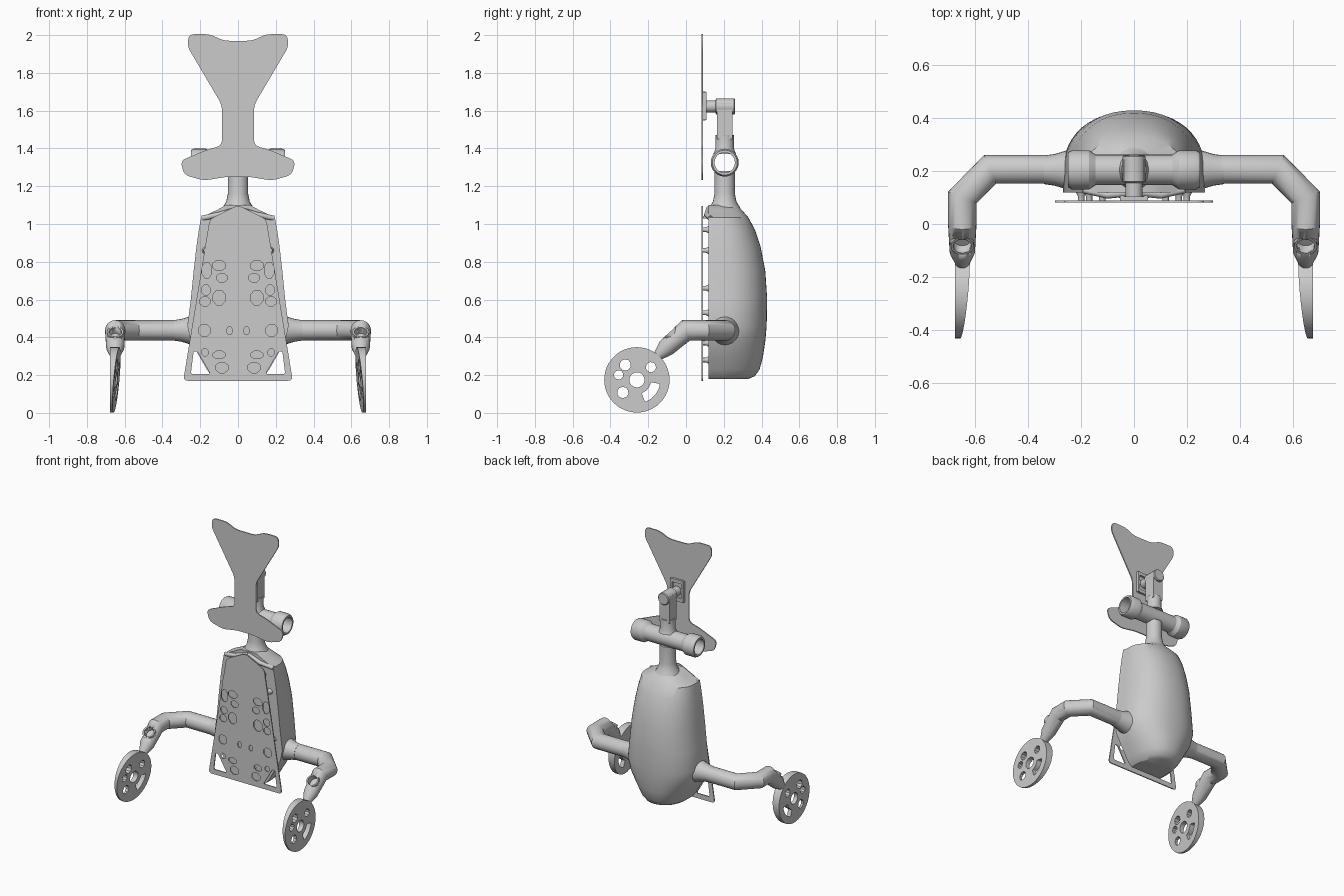
import bpy, bmesh, math
from mathutils import Vector, Matrix

cube = bpy.data.objects.get("Cube")
if cube:
    bpy.data.objects.remove(cube, do_unlink=True)

GREY = (0.6, 0.6, 0.6, 1)
mat = bpy.data.materials.new("plain grey")
mat.use_nodes = True
mat.diffuse_color = GREY
mat.node_tree.nodes["Principled BSDF"].inputs["Base Color"].default_value = GREY
X, Y, Z = Vector((1, 0, 0)), Vector((0, 1, 0)), Vector((0, 0, 1))


def add_mesh(name, mesh, smooth=True):
    obj = bpy.data.objects.new(name, mesh)
    bpy.context.collection.objects.link(obj)
    mesh.materials.clear()
    mesh.materials.append(mat)
    bpy.ops.object.select_all(action="DESELECT")
    obj.select_set(True)
    bpy.context.view_layer.objects.active = obj
    if smooth:
        bpy.ops.object.shade_smooth_by_angle(angle=math.radians(32))
    return obj


def from_rings(name, rings, closed=False, smooth=True):
    """Skin a list of equal rings; cap the ends, or join last to first."""
    bm = bmesh.new()
    vs = [[bm.verts.new(p) for p in ring] for ring in rings]
    n = len(vs[0])
    pairs = list(zip(vs, vs[1:])) + ([(vs[-1], vs[0])] if closed else [])
    for a, b in pairs:
        for i in range(n):
            j = (i + 1) % n
            bm.faces.new((a[i], a[j], b[j], b[i]))
    if not closed:
        bm.faces.new(vs[0])
        bm.faces.new(vs[-1])
    bmesh.ops.recalc_face_normals(bm, faces=bm.faces)
    mesh = bpy.data.meshes.new(name)
    bm.to_mesh(mesh)
    bm.free()
    return add_mesh(name, mesh, smooth)


def circle(center, axis, r, n=24):
    u = axis.orthogonal().normalized()
    v = axis.cross(u).normalized()
    return [center + r * (u * math.cos(a) + v * math.sin(a))
            for a in (2 * math.pi * i / n for i in range(n))]


def lathe(name, origin, axis, profile, closed=False):
    o, axis = Vector(origin), Vector(axis).normalized()
    return from_rings(name, [circle(o + axis * t, axis, r) for t, r in profile], closed)


def pipe(name, path, radii):
    """Tube along a polyline with mitred corners."""
    pts = [Vector(p) for p in path]
    d = (pts[1] - pts[0]).normalized()
    rings = [circle(pts[0], d, radii[0])]
    for i in range(1, len(pts)):
        d = (pts[i] - pts[i - 1]).normalized()
        nxt = (pts[i + 1] - pts[i]).normalized() if i + 1 < len(pts) else d
        normal = (d + nxt).normalized()
        ring = []
        prev_mid = sum(rings[-1], Vector()) / len(rings[-1])
        for p in rings[-1]:
            off = p - prev_mid
            off -= d * off.dot(d)
            p = pts[i] + off.normalized() * radii[i]
            ring.append(p + d * ((pts[i] - p).dot(normal) / d.dot(normal)))
        rings.append(ring)
    return from_rings(name, rings)


def box(name, lo, hi):
    return from_rings(name, [[(lo[0], lo[1], z), (hi[0], lo[1], z), (hi[0], hi[1], z), (lo[0], hi[1], z)]
                             for z in (lo[2], hi[2])], smooth=False)


def rounded(points, r):
    """Round each corner of a 2D outline with a short curve."""
    out, pts = [], [Vector(p) for p in points]
    for i, p in enumerate(pts):
        a, b = pts[i - 1] - p, pts[(i + 1) % len(pts)] - p
        k = min(r, a.length * 0.45, b.length * 0.45)
        s, e = p + a.normalized() * k, p + b.normalized() * k
        out += [s * (1 - t) ** 2 + p * 2 * t * (1 - t) + e * t * t for t in (0, 0.25, 0.5, 0.75, 1)]
    return out


def ngon(cx, cy, rx, ry, n=8, turn=0.39):
    return [(cx + rx * math.cos(turn + 2 * math.pi * i / n),
             cy + ry * math.sin(turn + 2 * math.pi * i / n)) for i in range(n)]


def plate(name, outlines, thick, matrix):
    """Flat sheet: first outline is the edge, the rest are holes."""
    cu = bpy.data.curves.new(name, "CURVE")
    cu.dimensions, cu.fill_mode, cu.extrude = "2D", "BOTH", thick / 2
    for line in outlines:
        sp = cu.splines.new("POLY")
        sp.points.add(len(line) - 1)
        for p, q in zip(sp.points, line):
            p.co = (q[0], q[1], 0, 1)
        sp.use_cyclic_u = True
    tmp = bpy.data.objects.new(name, cu)
    bpy.context.collection.objects.link(tmp)
    mesh = bpy.data.meshes.new_from_object(tmp.evaluated_get(bpy.context.evaluated_depsgraph_get()))
    bpy.data.objects.remove(tmp)
    mesh.transform(matrix)
    return add_mesh(name, mesh)


def mirrored(half):
    return half + [(-x, z) for x, z in reversed(half) if x > 0]


FRONT = Matrix.Translation((0, 0.085, 0)) @ Matrix.Rotation(math.pi / 2, 4, "X")

# Body shell: rows of height, half width, side depth, back depth
levels = [(.18, .12, .16, .33), (.195, .14, .16, .365), (.23, .165, .17, .39), (.3, .205, .18, .408),
          (.38, .25, .19, .42), (.46, .268, .2, .427), (.6, .25, .2, .43), (.75, .235, .2, .42),
          (.88, .22, .19, .395), (.97, .207, .185, .365), (1.035, .195, .18, .33),
          (1.075, .11, .17, .295), (1.1, .065, .16, .27)]
rings = []
for z, w, ys, yb in levels:
    arc = []
    for i in range(25):
        a = math.pi * i / 24
        c, s = math.cos(a), math.sin(a)
        arc.append((w * math.copysign(abs(c) ** .9, c), ys + (yb - ys) * abs(s) ** .9, z))
    rings.append([(w, .12, z)] + arc + [(-w, .12, z)])
from_rings("body_shell", rings)

# Chest plate with cutouts
chest = rounded(mirrored([(0, 1.1), (.15, 1.025), (.29, .17)])[::1], .025)
holes = [ngon(sx * x, z, rx, ry) for sx in (1, -1) for x, z, rx, ry in (
    (.1, .78, .037, .028), (.165, .755, .028, .045), (.085, .715, .03, .025),
    (.1, .61, .035, .042), (.17, .65, .026, .028), (.175, .59, .03, .026),
    (.178, .437, .034, .034), (.045, .435, .016, .022),
    (.1, .307, .034, .022), (.175, .32, .02, .02), (.085, .24, .035, .03))]
corners = [rounded([(s * .145, .205), (s * .25, .205), (s * .235, .325), (s * .215, .325)], .015) for s in (1, -1)]
plate("chest_plate", [chest] + holes + corners, .008, FRONT)
for s in (1, -1):
    for i, (x, z) in enumerate(((.12, .97), (.17, .86), (.04, .66), (.2, .53), (.12, .37), (.04, .28))):
        lathe("chest_standoff", (s * x, .085, z), Y, [(0, .012), (.02, .012), (.045, .025)])

# Head plate
head = mirrored([(0, 1.97), (.075, 1.97), (.15, 2.005), (.26, 2.005), (.268, 1.94), (.085, 1.63),
                 (.085, 1.415), (.16, 1.395), (.305, 1.335), (.285, 1.26), (.18, 1.23), (.06, 1.25)])
plate("head_plate", [rounded(head, .03)], .008, FRONT)

# Neck, hollow crossbar and post
lathe("neck", (0, .205, 0), Z, [(1.03, .12), (1.08, .085), (1.12, .062), (1.16, .054), (1.28, .054)])
lathe("crossbar", (0, .205, 1.325), X,
      [(-.25, .066), (-.235, .074), (-.17, .074), (-.145, .058), (.145, .058), (.17, .074),
       (.235, .074), (.25, .066), (.25, .054), (-.25, .054)], closed=True)
lathe("post_base", (0, .205, 0), Z, [(1.37, .06), (1.4, .048), (1.47, .048)])
box("post_block", (-.04, .165, 1.45), (.04, .245, 1.64))
lathe("post_cap", (0, 0, 1.622), Y, [(.1, .032), (.155, .032), (.16, .043), (.255, .043), (.26, .038)])
for s in (1, -1):
    box("bracket_side", (s * .045 - .008, .085, 1.55), (s * .045 + .008, .108, 1.7))
for z in (1.56, 1.625, 1.69):
    box("bracket_rung", (-.04, .087, z - .012), (.04, .104, z + .012))
    
# Shoulder struts between body and chest plate
for s in (1, -1):
    pipe("shoulder_strut", [(s * .19, .13, 1.03), (s * .1, .11, 1.05), (0, .12, 1.08)], [.014] * 3)

# Arms with open wrist sockets, and wheels
for s, side in ((1, "left"), (-1, "right")):
    lathe(side + "_arm_flare", (0, .205, .437), X * s, [(.2, .085), (.25, .075), (.3, .06), (.34, .054)])
    arm = pipe(side + "_arm", [(s * .2, .207, .437), (s * .545, .207, .437), (s * .65, .1, .437), (s * .65, .0, .437),
                               (s * .65, -.105, .345), (s * .65, -.15, .3)], [.054, .054, .054, .054, .048, .026])
    axis = Vector((0, -.66, .75))
    cut = lathe("socket_cutter", (s * .65, -.05, .39), axis, [(.01, .034), (.12, .034)])
    mod = arm.modifiers.new("socket", "BOOLEAN")
    mod.object, mod.solver = cut, "EXACT"
    bpy.context.view_layer.objects.active = arm
    bpy.ops.object.modifier_apply(modifier=mod.name)
    bpy.data.objects.remove(cut)
    lathe(side + "_socket_rim", (s * .65, -.05, .39), axis,
          [(.02, .044), (.052, .044), (.052, .034), (.02, .034)], closed=True)

    # Wheel: outer face upright, inner face thickening toward the wrist
    lines = [ngon(0, 0, .173, .173, 48), ngon(0, 0, .04, .04, 20)]
    for deg, r in ((42, .027), (128, .03), (165, .025), (222, .03)):
        a = math.radians(deg)
        lines.append(ngon(.1 * math.cos(a), .1 * math.sin(a), r, r, 10))
    kidney = [math.radians(-70 + 12 * i) for i in range(6)]
    lines.append(rounded([(.125 * math.cos(a), .125 * math.sin(a)) for a in kidney]
                         + [(.075 * math.cos(a), .075 * math.sin(a)) for a in reversed(kidney)], .01))
    upright = Matrix(((0, 0, s, s * .677), (1, 0, 0, -.26), (0, 1, 0, .175), (0, 0, 0, 1)))
    wheel = plate(side + "_wheel", lines, .01, upright)
    for v in wheel.data.vertices:
        if abs(v.co.x) < .677:
            toward = ((v.co.y + .26) + (v.co.z - .175)) * .707
            v.co.x = s * (.643 - .125 * toward)
        else:
            v.co.x = s * .677
    bm = bmesh.new()
    bm.from_mesh(wheel.data)
    bmesh.ops.recalc_face_normals(bm, faces=bm.faces)
    bm.to_mesh(wheel.data)
    bm.free()
